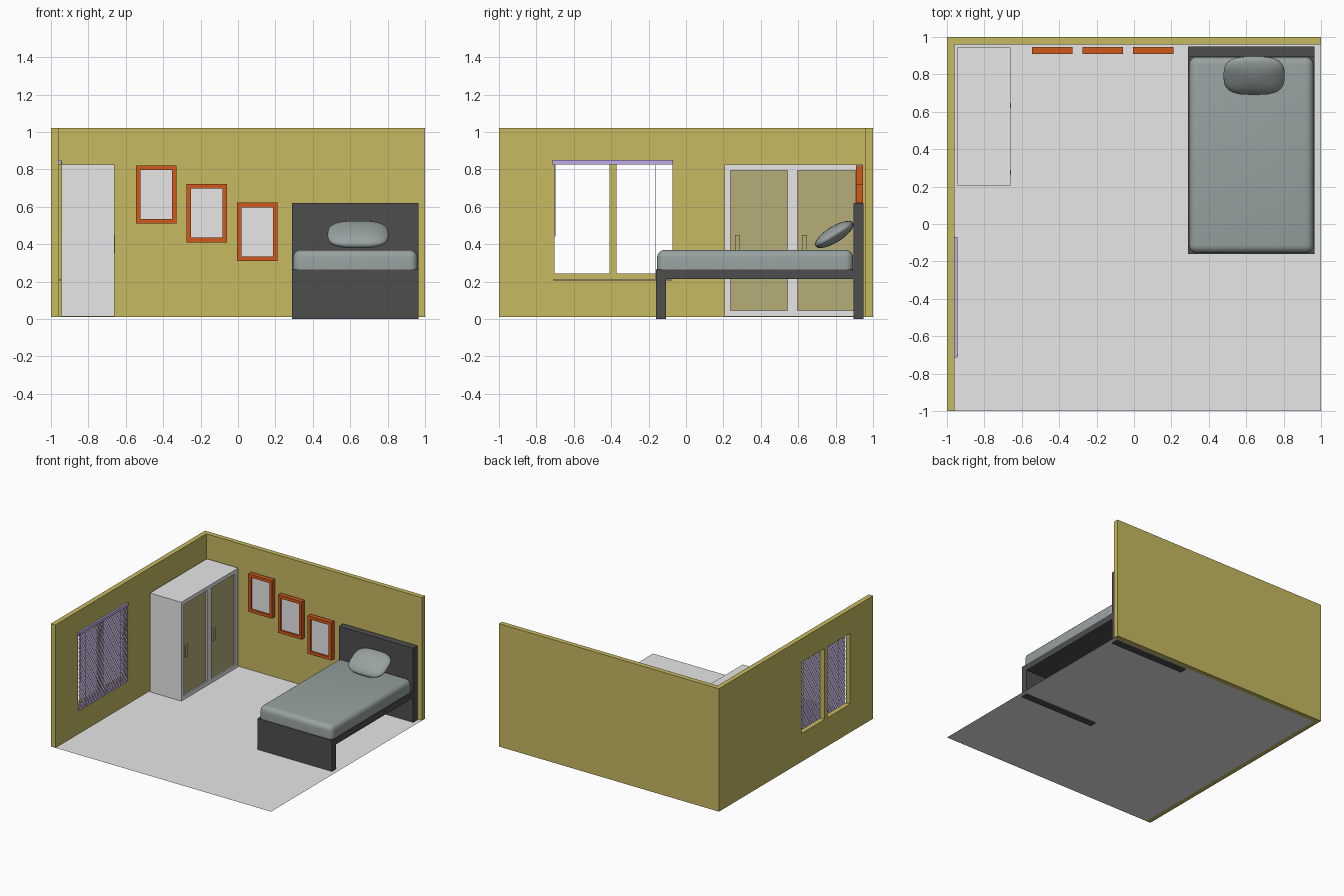
import bpy, bmesh, math
from mathutils import Matrix

if "Cube" in bpy.data.objects:
    bpy.data.objects.remove(bpy.data.objects["Cube"])


def material(name, rgb):
    m = bpy.data.materials.new(name)
    m.diffuse_color = (*rgb, 1)
    m.use_nodes = True
    m.node_tree.nodes["Principled BSDF"].inputs["Base Color"].default_value = m.diffuse_color
    return m


OLIVE = material("olive wall", (0.57, 0.49, 0.12))
WHITE = material("soft white", (0.8, 0.8, 0.8))
CHARCOAL = material("charcoal bed", (0.076, 0.076, 0.076))
GREY = material("grey bedding", (0.31, 0.36, 0.35))
ORANGE = material("burnt orange", (0.63, 0.10, 0.012))
LILAC = material("lilac blind", (0.60, 0.47, 0.90))
KHAKI = material("khaki panel", (0.47, 0.42, 0.19))


def finish(name, bm, mat):
    bmesh.ops.recalc_face_normals(bm, faces=bm.faces)
    me = bpy.data.meshes.new(name)
    bm.to_mesh(me)
    bm.free()
    me.materials.append(mat)
    ob = bpy.data.objects.new(name, me)
    bpy.context.collection.objects.link(ob)
    return ob


def add_box(bm, xr, yr, zr):
    size = [r[1] - r[0] for r in (xr, yr, zr)]
    mid = [(r[1] + r[0]) / 2 for r in (xr, yr, zr)]
    mtx = Matrix.Translation(mid) @ Matrix.Diagonal((*size, 1))
    return bmesh.ops.create_cube(bm, size=1, matrix=mtx)["verts"]


def box(name, xr, yr, zr, mat):
    bm = bmesh.new()
    add_box(bm, xr, yr, zr)
    return finish(name, bm, mat)


def lattice(name, us, zs, holes, axis, depth, mat):
    """Upright board on a grid of cuts, with some cells left open.
    axis 'x': board faces x and us runs along y; axis 'y': the reverse."""
    bm = bmesh.new()
    place = (lambda u, z: (depth[0], u, z)) if axis == "x" else (lambda u, z: (u, depth[0], z))
    grid = [[bm.verts.new(place(u, z)) for z in zs] for u in us]
    for i in range(len(us) - 1):
        for j in range(len(zs) - 1):
            if (i, j) not in holes:
                bm.faces.new((grid[i][j], grid[i + 1][j], grid[i + 1][j + 1], grid[i][j + 1]))
    res = bmesh.ops.extrude_face_region(bm, geom=bm.faces[:], use_keep_orig=True)
    d = depth[1] - depth[0]
    verts = [g for g in res["geom"] if isinstance(g, bmesh.types.BMVert)]
    bmesh.ops.translate(bm, verts=verts, vec=(d, 0, 0) if axis == "x" else (0, d, 0))
    return finish(name, bm, mat)


def smooth(ob, angle):
    bpy.ops.object.select_all(action="DESELECT")
    ob.select_set(True)
    bpy.context.view_layer.objects.active = ob
    bpy.ops.object.shade_smooth_by_angle(angle=math.radians(angle))


# Room shell: floor sheet, back wall, left wall with two window openings
bm = bmesh.new()
bm.faces.new([bm.verts.new(p) for p in
              ((-0.96, -1, 0.01), (1, -1, 0.01), (1, 0.96, 0.01), (-0.96, 0.96, 0.01))])
finish("floor", bm, WHITE)
box("back_wall", (-1, 1), (0.96, 1), (0.01, 1.02), OLIVE)
lattice("window_wall", (-1, -0.703, -0.409, -0.371, -0.072, 0.96), (0.01, 0.243, 0.826, 1.02),
        {(1, 1), (3, 1)}, "x", (-1, -0.96), OLIVE)

# Window blind: head rail, many thin slats, cords and wand
box("blind_head_rail", (-0.96, -0.945), (-0.715, -0.07), (0.826, 0.85), LILAC)
bm = bmesh.new()
count = 58
for k in range(count):
    z = 0.212 + (0.82 - 0.212) * k / (count - 1)
    bm.faces.new([bm.verts.new(p) for p in
                  ((-0.957, -0.71, z), (-0.946, -0.71, z), (-0.946, -0.075, z), (-0.957, -0.075, z))])
finish("blind_slats", bm, LILAC)
box("blind_bottom_rail", (-0.957, -0.946), (-0.71, -0.075), (0.207, 0.212), LILAC)
for y in (-0.62, -0.165):
    box("blind_cord", (-0.9525, -0.9505), (y - 0.001, y + 0.001), (0.21, 0.83), LILAC)
box("blind_wand", (-0.945, -0.941), (-0.702, -0.698), (0.44, 0.84), LILAC)

# Wardrobe: carcass, door frame, recessed panels and handles
box("wardrobe_body", (-0.945, -0.675), (0.207, 0.945), (0.013, 0.825), WHITE)
lattice("wardrobe_door_frame", (0.207, 0.239, 0.544, 0.597, 0.905, 0.945),
        (0.013, 0.045, 0.793, 0.825), {(1, 1), (3, 1)}, "x", (-0.675, -0.66), WHITE)
for y0, y1 in ((0.239, 0.544), (0.597, 0.905)):
    box("wardrobe_panel", (-0.675, -0.671), (y0, y1), (0.045, 0.793), KHAKI)
    box("wardrobe_handle", (-0.671, -0.658), (y0 + 0.022, y0 + 0.05), (0.35, 0.45), KHAKI)

# Three stepped picture frames
for k in range(3):
    x0, z0 = -0.545 + 0.27 * k, 0.51 - 0.1 * k
    x1, z1, b = x0 + 0.217, z0 + 0.312, 0.025
    lattice("picture_frame", (x0, x0 + b, x1 - b, x1), (z0, z0 + b, z1 - b, z1),
            {(1, 1)}, "y", (0.91, 0.947), ORANGE)
    box("picture_sheet", (x0 + b, x1 - b), (0.925, 0.933), (z0 + b, z1 - b), WHITE)

# Bed: boards reaching the ground and a slab between them
box("headboard", (0.29, 0.966), (0.895, 0.95), (0, 0.62), CHARCOAL)
box("footboard", (0.29, 0.966), (-0.16, -0.108), (0, 0.265), CHARCOAL)
box("bed_base", (0.29, 0.966), (-0.108, 0.895), (0.213, 0.265), CHARCOAL)

# Mattress: rounded on the top and upright edges only
bm = bmesh.new()
add_box(bm, (0.295, 0.96), (-0.155, 0.894), (0.265, 0.37))
edges = [e for e in bm.edges if max(v.co.z for v in e.verts) > 0.3]
bmesh.ops.bevel(bm, geom=edges, offset=0.042, segments=5, profile=0.5, affect="EDGES")
smooth(finish("mattress", bm, GREY), 40)

# Pillow: sphere squared off in plan, tilted against the headboard
bm = bmesh.new()
bmesh.ops.create_uvsphere(bm, u_segments=40, v_segments=20, radius=1)
for v in bm.verts:
    r = math.hypot(v.co.x, v.co.y)
    if r > 1e-6:
        c, s = v.co.x / r, v.co.y / r
        v.co.x = 0.163 * r * math.copysign(abs(c) ** 0.65, c)
        v.co.y = 0.118 * r * math.copysign(abs(s) ** 0.65, s)
    v.co.z *= 0.043
pillow = finish("pillow", bm, GREY)
pillow.location = (0.642, 0.793, 0.452)
pillow.rotation_euler = (math.radians(32), 0, 0)
smooth(pillow, 60)
